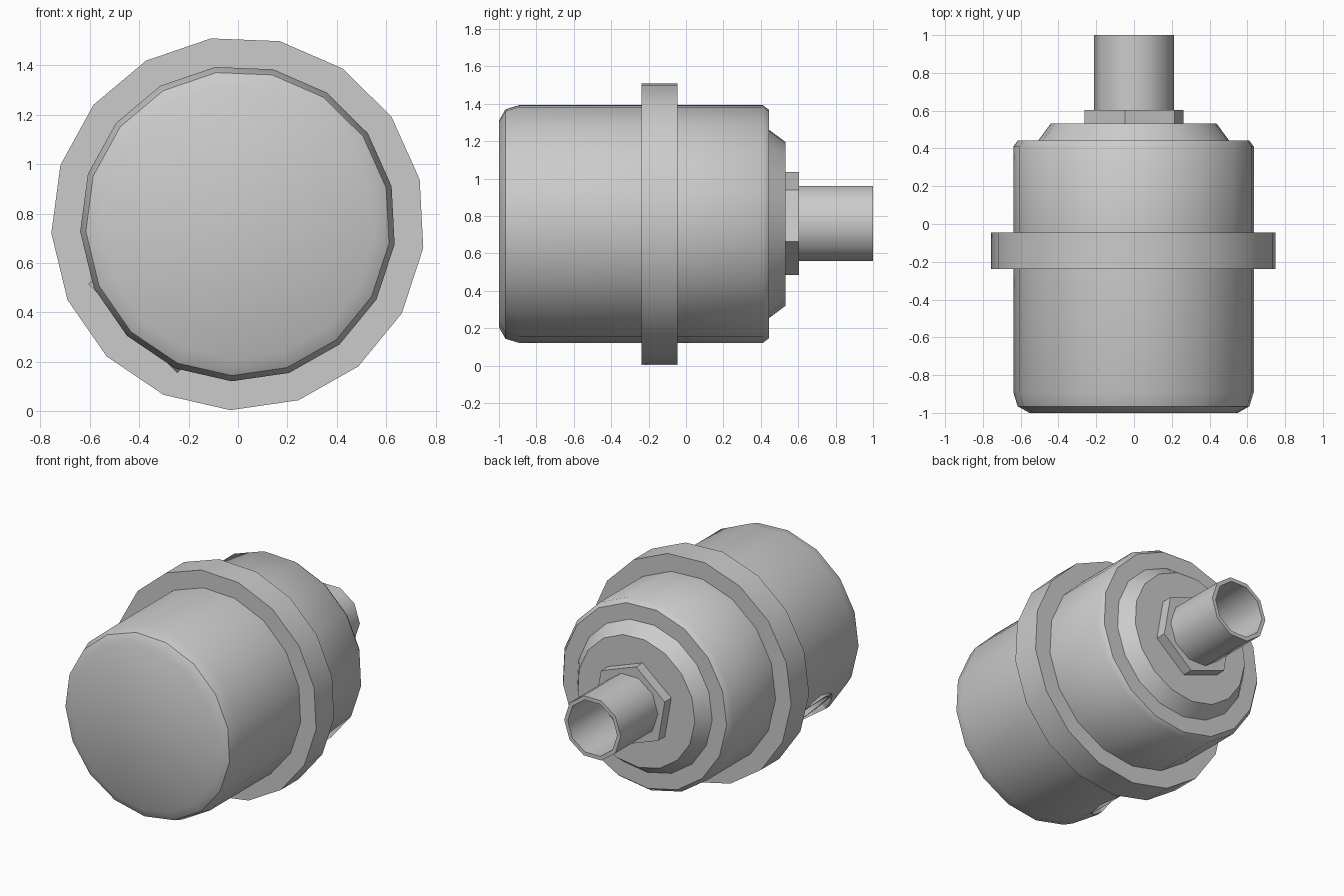
import bpy, math
from mathutils import Vector, Matrix

if "Cube" in bpy.data.objects:
    bpy.data.objects.remove(bpy.data.objects["Cube"])

CZ = 0.76  # height of the main axis


def lathe(name, profile, sides, start_deg, closed=False):
    """Revolve (y, radius) points around the main axis; closed makes a hollow ring."""
    verts, faces = [], []
    n = len(profile)
    for y, r in profile:
        for i in range(sides):
            a = math.radians(start_deg) + math.tau * i / sides
            verts.append((r * math.cos(a), y, CZ + r * math.sin(a)))
    for k in range(n if closed else n - 1):
        b, c = k * sides, ((k + 1) % n) * sides
        for i in range(sides):
            j = (i + 1) % sides
            faces.append((b + i, c + i, c + j, b + j))
    if not closed:
        faces.append(tuple(range(sides)))
        faces.append(tuple((n - 1) * sides + i for i in reversed(range(sides))))
    me = bpy.data.meshes.new(name)
    me.from_pydata(verts, [], faces)
    ob = bpy.data.objects.new(name, me)
    bpy.context.collection.objects.link(ob)
    return ob


def smooth(ob):
    bpy.ops.object.select_all(action='DESELECT')
    ob.select_set(True)
    bpy.context.view_layer.objects.active = ob
    bpy.ops.object.shade_smooth_by_angle(angle=math.radians(40))


# Main housing with rounded front, collar and stepped rear cap
body = lathe("housing", [
    (-1.0, 0.555), (-0.965, 0.617), (-0.89, 0.64),
    (-0.237, 0.64), (-0.237, 0.757), (-0.045, 0.757), (-0.045, 0.64),
    (0.41, 0.64), (0.443, 0.615), (0.443, 0.507), (0.533, 0.44)], 17, -92.3)

# Hexagonal nut behind the rear cap
lathe("hex_nut", [(0.52, 0.28), (0.603, 0.28)], 6, 40)

# Hollow outlet pipe
pipe = lathe("outlet_pipe", [(0.6, 0.212), (1.0, 0.212), (1.0, 0.185), (0.6, 0.185)],
             10, 0, closed=True)

# Side port: recess at the lower left with a thin lip
axis = Vector((-1, 0, -1)).normalized()
center = Vector((0, -0.6, CZ))
rot = axis.to_track_quat('Z', 'Y').to_matrix().to_4x4()

bpy.ops.mesh.primitive_cylinder_add(vertices=16, radius=0.245, depth=0.5)
cutter = bpy.context.object
cutter.name = "port_cutter"
cutter.matrix_world = Matrix.Translation(center + axis * 0.75) @ rot
cutter.hide_render = True
cutter.display_type = 'WIRE'
mod = body.modifiers.new("port_recess", 'BOOLEAN')
mod.operation = 'DIFFERENCE'
mod.object = cutter
mod.solver = 'EXACT'

lip = lathe("port_lip", [(0.0, 0.255), (0.105, 0.255), (0.105, 0.225), (0.0, 0.225)],
            16, 0, closed=True)
to_z = Matrix.Rotation(math.radians(90), 4, 'X') @ Matrix.Translation((0, 0, -CZ))
lip.data.transform(Matrix.Translation(center + axis * 0.498) @ rot @ to_z)

for ob in (body, pipe, lip):
    smooth(ob)

# Bake the recess and drop the helper
bpy.context.view_layer.objects.active = body
bpy.ops.object.modifier_apply(modifier="port_recess")
bpy.data.objects.remove(cutter)
